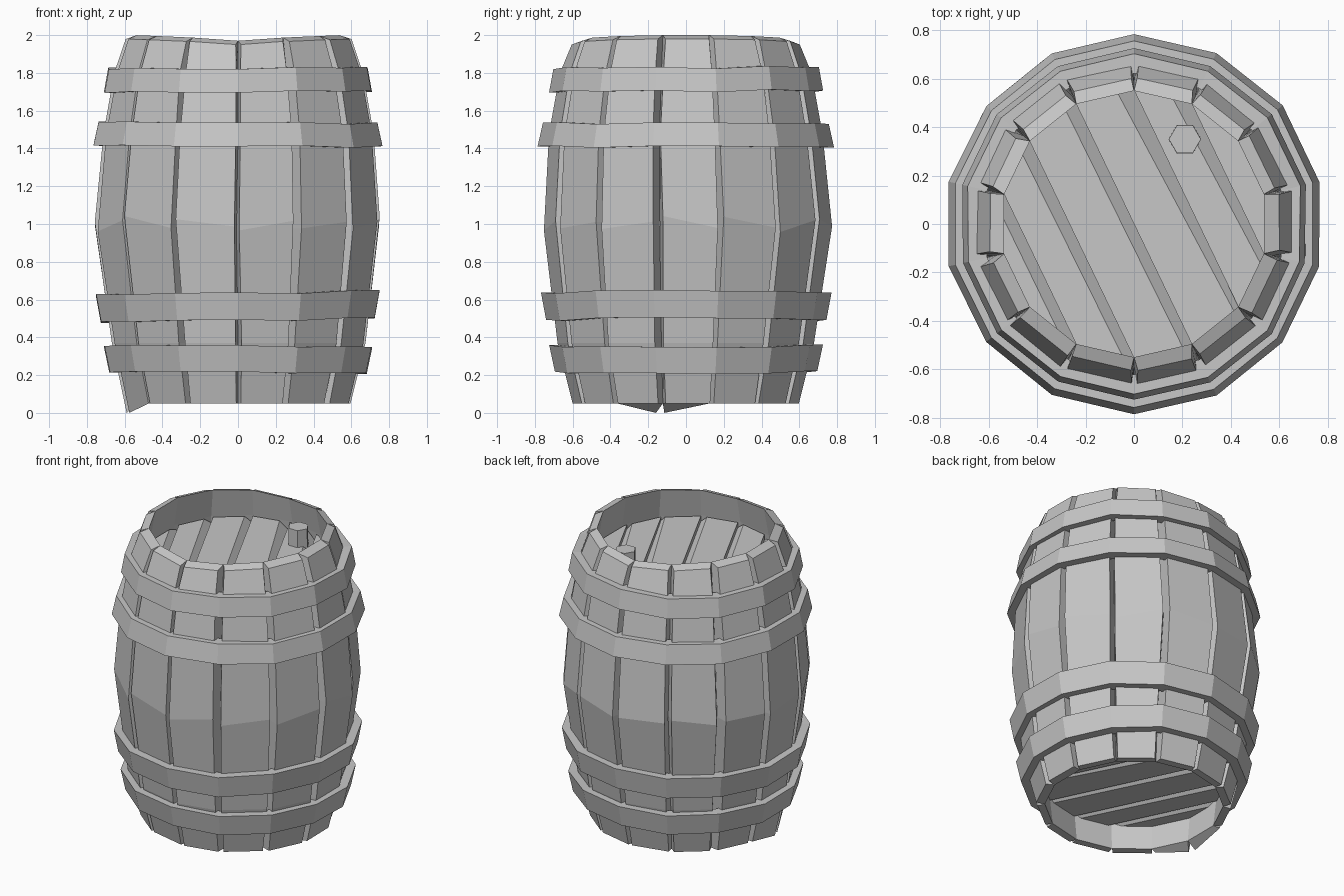
import bpy, bmesh, math, random
from mathutils import Vector

random.seed(4)
if "Cube" in bpy.data.objects:
    bpy.data.objects.remove(bpy.data.objects["Cube"])

SIDES = 14
STEP = math.tau / SIDES

grey = bpy.data.materials.new("weathered grey")
grey.use_nodes = True
COLOUR = (0.57, 0.57, 0.57, 1)
grey.diffuse_color = COLOUR
grey.node_tree.nodes["Principled BSDF"].inputs["Base Color"].default_value = COLOUR


def corner(k):
    """Angle of a barrel corner, where two staves meet."""
    return math.pi / 2 + k * STEP


def polar(r, a, z):
    return Vector((r * math.cos(a), r * math.sin(a), z))


def jitter(amount):
    return random.uniform(-amount, amount)


def finish(bm, name):
    bmesh.ops.recalc_face_normals(bm, faces=bm.faces)
    mesh = bpy.data.meshes.new(name)
    bm.to_mesh(mesh)
    bm.free()
    mesh.materials.append(grey)
    obj = bpy.data.objects.new(name, mesh)
    bpy.context.collection.objects.link(obj)
    return obj


def skin(bm, rings, closed):
    """Join rings of equal size with quads; cap the ends unless closed."""
    verts = [[bm.verts.new(p) for p in ring] for ring in rings]
    pairs = list(zip(verts, verts[1:]))
    if closed:
        pairs.append((verts[-1], verts[0]))
    else:
        bm.faces.new(verts[0])
        bm.faces.new(verts[-1])
    n = len(verts[0])
    for low, high in pairs:
        for i in range(n):
            j = (i + 1) % n
            bm.faces.new((low[i], low[j], high[j], high[i]))


# Staves: height, outer radius, inner radius
PROFILE = [(0.05, 0.6, 0.55), (0.37, 0.68, 0.585), (1.0, 0.764, 0.68),
           (1.48, 0.725, 0.63), (1.8, 0.667, 0.585), (1.97, 0.605, 0.55)]
LOW_CORNER = 4
BELLY_SHIFT = Vector((-0.008, 0.012, 0))


def make_stave(k):
    bm = bmesh.new()
    a, b = corner(k), corner(k + 1)
    gaps = [random.uniform(0.015, 0.045) for _ in range(2)]
    kink, bulge = jitter(0.045), jitter(0.006)
    rings = []
    for i, (z, outer, inner) in enumerate(PROFILE):
        za = zb = z
        outer_a, outer_b = gaps[0] + jitter(0.006), gaps[1] + jitter(0.006)
        drop_a = drop_b = 0
        shift = Vector()
        if i == 0:
            # One corner hangs below the others
            drop_a = 0.05 * (k == LOW_CORNER)
            drop_b = 0.05 * (k + 1 == LOW_CORNER)
        elif i == 2:
            za, zb = z + kink, z - kink * 0.5
            shift = BELLY_SHIFT
        elif i == len(PROFILE) - 1:
            # The rim rises towards the two sides and slopes outwards
            za, zb = (z + 0.03 * abs(math.cos(t)) ** 0.7 for t in (a, b))
            drop_a = drop_b = 0.02
        r = outer + bulge
        ring = [polar(inner, a, za), polar(r, a + outer_a, za - drop_a),
                polar(r, b - outer_b, zb - drop_b), polar(inner, b, zb)]
        rings.append([p + shift for p in ring])
    skin(bm, rings, False)
    finish(bm, f"stave_{k + 1}")


for k in range(SIDES):
    make_stave(k)


# Hoops: bottom height, top height, bottom radius, top radius
def make_hoop(name, z0, z1, r0, r1, tilt):
    bm = bmesh.new()
    rings = []
    for k in range(SIDES):
        a = corner(k)
        dz = tilt * math.cos(a) + jitter(0.008)
        dr = jitter(0.003)
        rings.append([polar(r0 - 0.08, a, z0 + dz), polar(r0 + dr, a, z0 + dz),
                      polar(r1 + dr, a, z1 + dz), polar(r1 - 0.08, a, z1 + dz)])
    skin(bm, rings, True)
    finish(bm, name)


make_hoop("bottom_hoop", 0.215, 0.355, 0.697, 0.727, -0.005)
make_hoop("lower_hoop", 0.49, 0.635, 0.743, 0.77, 0.01)
make_hoop("upper_hoop", 1.41, 1.535, 0.783, 0.755, 0.0)
make_hoop("top_hoop", 1.7, 1.825, 0.725, 0.702, 0.005)


# Lids: diagonal planks, each with one sloping edge
ACROSS = Vector((math.cos(STEP), math.sin(STEP), 0))
ALONG = Vector((-math.sin(STEP), math.cos(STEP), 0))
SEAMS = [-0.7, -0.43, -0.24, 0.0, 0.24, 0.43, 0.7]


def trim(bm, point, normal):
    """Cut off everything on the normal's side and close the hole."""
    geom = bm.verts[:] + bm.edges[:] + bm.faces[:]
    cut = bmesh.ops.bisect_plane(bm, geom=geom, plane_co=point,
                                 plane_no=normal, clear_outer=True)
    edges = [e for e in cut["geom_cut"] if isinstance(e, bmesh.types.BMEdge)]
    if edges:
        bmesh.ops.holes_fill(bm, edges=edges, sides=0)


def make_lid(name, z, facing):
    for n, (left, right) in enumerate(zip(SEAMS, SEAMS[1:])):
        bm = bmesh.new()
        rings = [[polar(0.57, corner(k), h) for k in range(SIDES)]
                 for h in (-0.08, 0.0)]
        skin(bm, rings, False)
        trim(bm, ACROSS * left, -ACROSS)
        trim(bm, ACROSS * right, ACROSS)
        # Sloping edge that forms a groove tapering along its length
        slope = ACROSS * 0.045 + ALONG * random.uniform(0, 0.002) + Vector((0, 0, 0.05))
        trim(bm, ACROSS * (right - 0.045), slope)
        for v in bm.verts:
            v.co.z = z + facing * v.co.z
        finish(bm, f"{name}_plank_{n + 1}")


make_lid("top_lid", 1.8, 1)
make_lid("bottom_lid", 0.22, -1)

# Bung: six-sided peg in the top lid
bm = bmesh.new()
skin(bm, [[polar(r, i * math.tau / 6, z) + Vector((0.21, 0.35, 0)) for i in range(6)]
          for r, z in ((0.068, 1.74), (0.066, 1.915))], False)
finish(bm, "bung")
